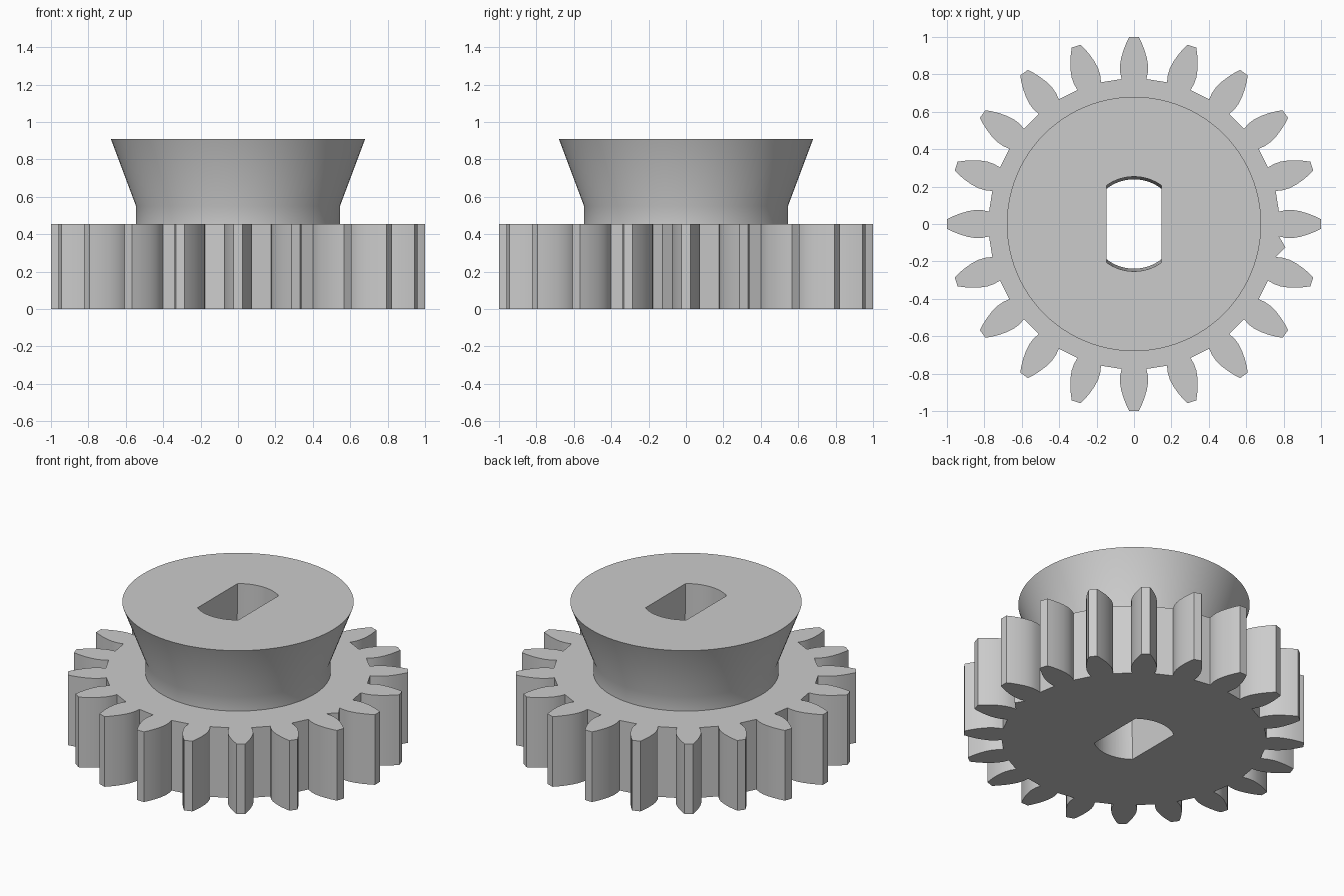
import bpy, bmesh
from math import sin, cos, pi, radians, sqrt, asin

if "Cube" in bpy.data.objects:
    bpy.data.objects.remove(bpy.data.objects["Cube"], do_unlink=True)

grey = bpy.data.materials.new("light grey")
grey.use_nodes = True
grey.diffuse_color = (0.6, 0.6, 0.6, 1)
grey.node_tree.nodes["Principled BSDF"].inputs["Base Color"].default_value = (0.6, 0.6, 0.6, 1)

TEETH = 20
GEAR_TOP, HUB_TOP = 0.455, 0.91


def loft(name, rings):
    """Solid through a stack of rings with equal point counts, capped at both ends."""
    bm = bmesh.new()
    loops = [[bm.verts.new(p) for p in ring] for ring in rings]
    n = len(loops[0])
    for low, high in zip(loops, loops[1:]):
        for i in range(n):
            j = (i + 1) % n
            bm.faces.new((low[i], low[j], high[j], high[i]))
    bm.faces.new(loops[0][::-1])
    bm.faces.new(loops[-1])
    bmesh.ops.recalc_face_normals(bm, faces=bm.faces)
    mesh = bpy.data.meshes.new(name)
    bm.to_mesh(mesh)
    bm.free()
    mesh.materials.append(grey)
    obj = bpy.data.objects.new(name, mesh)
    bpy.context.collection.objects.link(obj)
    return obj


def circle(r, z, n=96):
    return [(r * cos(2 * pi * i / n), r * sin(2 * pi * i / n), z) for i in range(n)]


def bore_outline(r, z, half=0.147, n=16):
    """Round hole with two flats facing x."""
    a = asin(half / r)
    arc = [(r * sin(a - 2 * a * i / n), r * cos(a - 2 * a * i / n)) for i in range(n + 1)]
    return [(x, y, z) for x, y in arc] + [(-x, -y, z) for x, y in arc]


# Tooth outline: (radial position, half width) from root to tip
flank = [(0.775, 0.066), (0.81, 0.074), (0.85, 0.075), (0.89, 0.068),
         (0.93, 0.056), (0.97, 0.040), (1.0, 0.025)]
tooth = [(r, -w) for r, w in flank] + [(r, w) for r, w in reversed(flank)]
outline = []
for k in range(TEETH):
    a = 2 * pi * k / TEETH
    outline += [(r * cos(a) - w * sin(a), r * sin(a) + w * cos(a)) for r, w in tooth]
outline.append((0.81, -0.125))  # small nub in one tooth gap

gear = loft("gear_wheel", [[(x, y, z) for x, y in outline] for z in (0, GEAR_TOP)])

# Flared hub on top of the gear
hub = loft("flared_hub", [circle(0.545, GEAR_TOP), circle(0.545, 0.55), circle(0.68, HUB_TOP)])

# Slightly tapered shaft hole through both parts
cutter = loft("shaft_hole_cutter", [bore_outline(0.238, -0.05), bore_outline(0.254, HUB_TOP + 0.05)])
cutter.hide_render = True

for part in (gear, hub):
    bpy.ops.object.select_all(action='DESELECT')
    part.select_set(True)
    bpy.context.view_layer.objects.active = part
    mod = part.modifiers.new("shaft_hole", 'BOOLEAN')
    mod.operation = 'DIFFERENCE'
    mod.solver = 'EXACT'
    mod.object = cutter
    bpy.ops.object.modifier_apply(modifier=mod.name)
    bpy.ops.object.shade_smooth_by_angle(angle=radians(30))

bpy.data.objects.remove(cutter, do_unlink=True)
